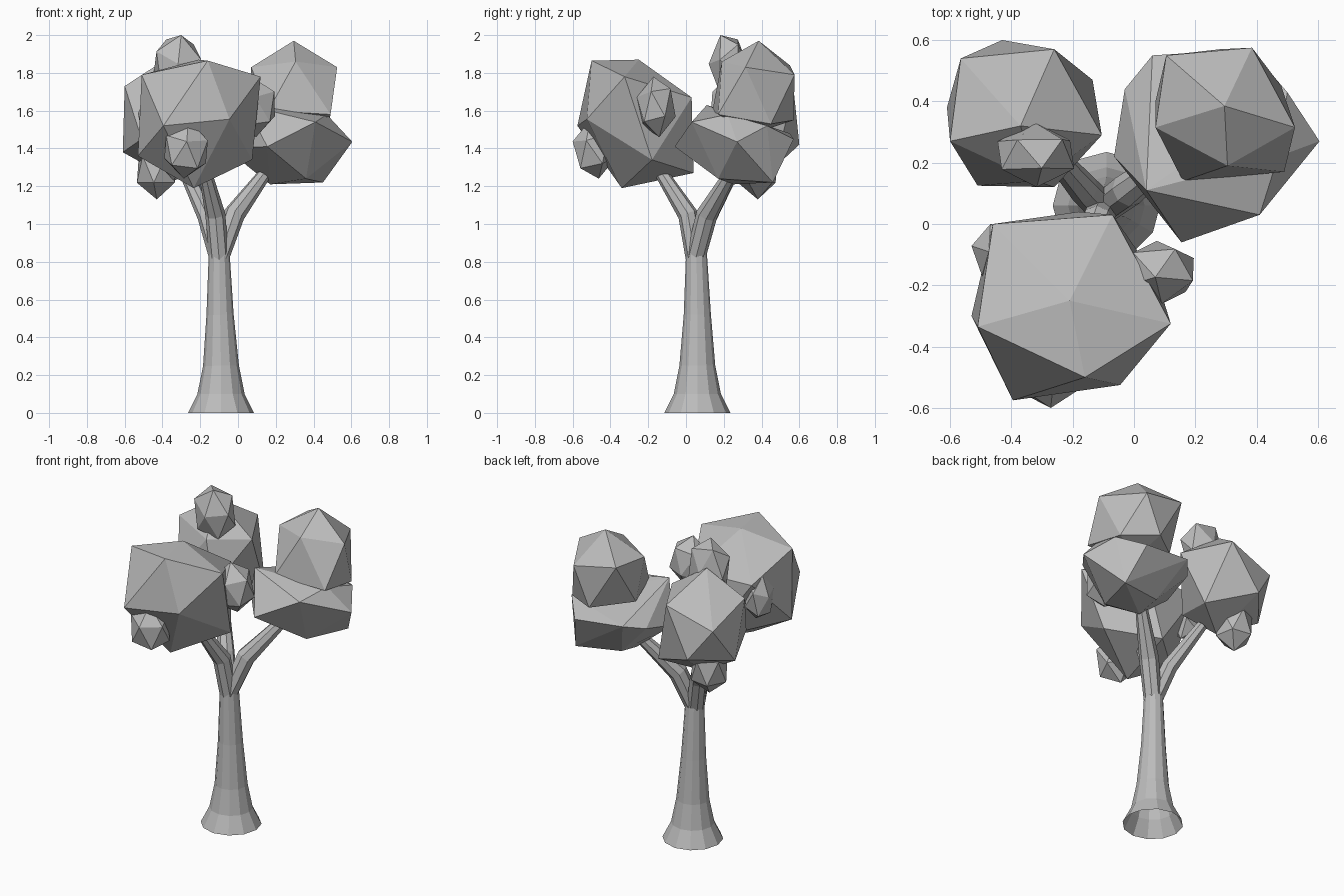
import bpy, bmesh, math
from mathutils import Vector, Matrix

cube = bpy.data.objects.get("Cube")
if cube:
    bpy.data.objects.remove(cube)

# One plain grey for the whole tree
grey = bpy.data.materials.new("plain_grey")
grey.use_nodes = True
GREY = (0.5, 0.5, 0.5, 1)
grey.diffuse_color = GREY
grey.node_tree.nodes["Principled BSDF"].inputs["Base Color"].default_value = GREY


def finish(bm, name):
    bmesh.ops.recalc_face_normals(bm, faces=bm.faces)
    mesh = bpy.data.meshes.new(name)
    bm.to_mesh(mesh)
    bm.free()
    mesh.materials.append(grey)
    obj = bpy.data.objects.new(name, mesh)
    bpy.context.collection.objects.link(obj)
    return obj


def tube(name, stations, sides):
    """Faceted tube through (x, y, z, radius) stations, open at the start."""
    bm = bmesh.new()
    points = [Vector(s[:3]) for s in stations]
    rings = []
    for i, (p, s) in enumerate(zip(points, stations)):
        along = points[min(i + 1, len(points) - 1)] - points[max(i - 1, 0)]
        turn = Vector((0, 0, 1)).rotation_difference(along)
        ring = []
        for k in range(sides):
            a = math.tau * k / sides
            ring.append(bm.verts.new(p + turn @ Vector((math.cos(a), math.sin(a), 0)) * s[3]))
        rings.append(ring)
    for low, high in zip(rings, rings[1:]):
        for k in range(sides):
            n = (k + 1) % sides
            bm.faces.new((low[k], low[n], high[n], high[k]))
    bm.faces.new(rings[-1])
    return finish(bm, name)


def leaf_mass(name, upper, lower):
    """Irregular faceted clump: the hull around its upper and lower corners."""
    bm = bmesh.new()
    for corner in upper + lower:
        bm.verts.new(corner)
    hull = bmesh.ops.convex_hull(bm, input=bm.verts)
    inner = {g for g in hull["geom_interior"] if isinstance(g, bmesh.types.BMVert)}
    bmesh.ops.delete(bm, geom=list(inner), context="VERTS")
    return finish(bm, name)


def tuft(name, low, high, pole, toward):
    """Icosahedron with a corner at pole and the next one toward a side, fitted to a box."""
    z = Vector(pole).normalized()
    y = z.cross(Vector(toward)).normalized()
    frame = Matrix((y.cross(z), y, z)).transposed()
    bm = bmesh.new()
    bmesh.ops.create_icosphere(bm, subdivisions=1, radius=1)
    # Spin so that one upper corner lies on the local x axis
    upper = max((v.co for v in bm.verts if 0.2 < v.co.z < 0.8), key=lambda c: c.x)
    spin = Matrix.Rotation(-math.atan2(upper.y, upper.x), 3, "Z")
    for v in bm.verts:
        v.co = frame @ (spin @ v.co)
    for axis in range(3):
        values = [v.co[axis] for v in bm.verts]
        base, span = min(values), max(values) - min(values)
        for v in bm.verts:
            v.co[axis] = low[axis] + (v.co[axis] - base) / span * (high[axis] - low[axis])
    return finish(bm, name)


# Trunk with a flared, open foot
X, Y = -0.09, 0.06
tube("trunk", [(X, Y, 0, .175), (X, Y, .1, .125), (X, Y, .25, .095),
               (X - .005, Y, .52, .072), (X - .01, Y - .005, .87, .054)], 12)

# Three branches rising from the fork
fork = (-0.1, 0.05, 0.82, 0.052)
tube("front_branch", [fork, (-.12, .01, 1.05, .053), (-.18, -.15, 1.3, .033)], 8)
tube("left_branch", [fork, (-.02, .11, 1.05, .057), (.16, .25, 1.29, .033)], 8)
tube("right_branch", [fork, (-.165, .115, 1.04, .05), (-.29, .26, 1.3, .033)], 8)

# Large leaf masses
leaf_mass("front_leaves",
          [(-.21, -.25, 1.87), (-.16, -.5, 1.865), (-.51, -.335, 1.79),
           (.12, -.325, 1.78), (-.46, 0, 1.67), (-.07, .03, 1.67)],
          [(-.395, -.575, 1.52), (-.045, -.525, 1.555), (.075, -.18, 1.34),
           (-.235, -.34, 1.19), (-.53, -.3, 1.36), (-.18, .04, 1.27)])
leaf_mass("right_leaves",
          [(-.37, .32, 1.88), (-.6, .27, 1.73), (-.565, .54, 1.61),
           (-.26, .57, 1.71), (-.105, .29, 1.7), (-.32, .14, 1.7)],
          [(-.135, .47, 1.3), (-.43, .6, 1.42), (-.61, .38, 1.38),
           (-.51, .125, 1.45), (-.26, .12, 1.42), (-.34, .33, 1.23)])
leaf_mass("left_upper_leaves",
          [(.295, .385, 1.97), (.105, .55, 1.84), (.385, .575, 1.79),
           (.525, .315, 1.83), (.305, .19, 1.86), (.07, .315, 1.83)],
          [(.49, .17, 1.58), (.16, .14, 1.6), (.07, .4, 1.58),
           (.28, .57, 1.55), (.48, .45, 1.53), (.3, .36, 1.48)])
leaf_mass("left_lower_leaves",
          [(.04, .11, 1.63), (.47, .22, 1.58), (.41, .03, 1.54),
           (.5, .43, 1.52), (.06, .55, 1.48)],
          [(.605, .27, 1.435), (.155, -.06, 1.41), (-.065, .22, 1.4),
           (-.03, .44, 1.45), (.38, .57, 1.45), (.45, .46, 1.22),
           (.36, .17, 1.24), (.17, .25, 1.21), (.17, .4, 1.24)])

# Small leaf tufts
tuft("right_top_tuft", (-.445, .12, 1.68), (-.195, .33, 2), (.15, -.45, 1), (.25, -.1, 0))
tuft("right_low_tuft", (-.535, .275, 1.13), (-.325, .485, 1.45), (0, 0, 1), (-.2, .1, 0))
tuft("front_low_tuft", (-.39, -.6, 1.24), (-.16, -.37, 1.55), (.1, -.2, 1), (0, -1, 0))
tuft("left_side_tuft", (-.03, -.26, 1.46), (.195, -.055, 1.78), (-.1, -.15, 1), (1, -.2, 0))
tuft("right_side_tuft", (-.53, -.18, 1.42), (-.37, 0, 1.7), (-.3, 0, 1), (-1, .2, 0))
